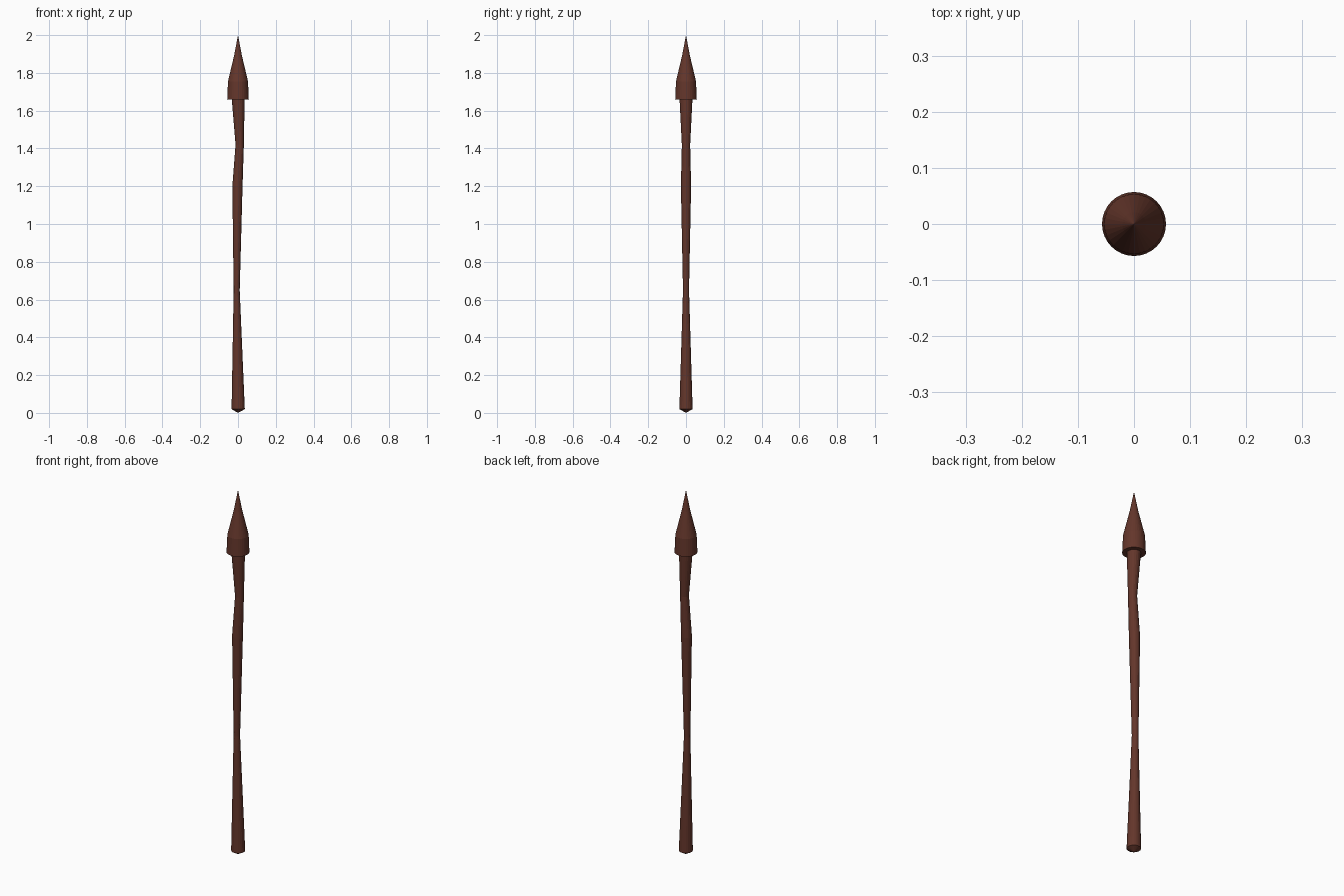
import bpy, bmesh, math

if "Cube" in bpy.data.objects:
    bpy.data.objects.remove(bpy.data.objects["Cube"])

brown = bpy.data.materials.new("dark brown wood")
brown.diffuse_color = (0.127, 0.037, 0.024, 1)
brown.use_nodes = True
brown.node_tree.nodes["Principled BSDF"].inputs["Base Color"].default_value = brown.diffuse_color


def lathe(name, rings, sides):
    """Stack of circles (x centre, radius, z); zero radius makes a point."""
    bm = bmesh.new()
    loops = []
    for cx, r, z in rings:
        if r == 0:
            loops.append([bm.verts.new((cx, 0, z))] * sides)
        else:
            loops.append([bm.verts.new((cx + r * math.cos(2 * math.pi * i / sides),
                                        r * math.sin(2 * math.pi * i / sides), z))
                          for i in range(sides)])
    for a, b in zip(loops, loops[1:]):
        for i in range(sides):
            j = (i + 1) % sides
            bm.faces.new(list(dict.fromkeys((a[i], a[j], b[j], b[i]))))
    bmesh.ops.recalc_face_normals(bm, faces=bm.faces)
    me = bpy.data.meshes.new(name)
    bm.to_mesh(me)
    bm.free()
    me.materials.append(brown)
    ob = bpy.data.objects.new(name, me)
    bpy.context.collection.objects.link(ob)
    return ob


# Crooked shaft with a blunt pointed foot
lathe("shaft", [(0, 0, 0), (0.001, 0.035, 0.02), (-0.007, 0.016, 0.65),
                (-0.003, 0.027, 1.2), (0.009, 0.022, 1.42),
                (0.001, 0.034, 1.66), (0.001, 0.034, 1.70), (0, 0, 1.70)], 20)

# Spear head: collar and tapering point
lathe("spear_head", [(0, 0, 1.66), (0, 0.057, 1.66), (0, 0.053, 1.755),
                     (0, 0.021, 1.89), (0, 0, 2.0)], 32)
